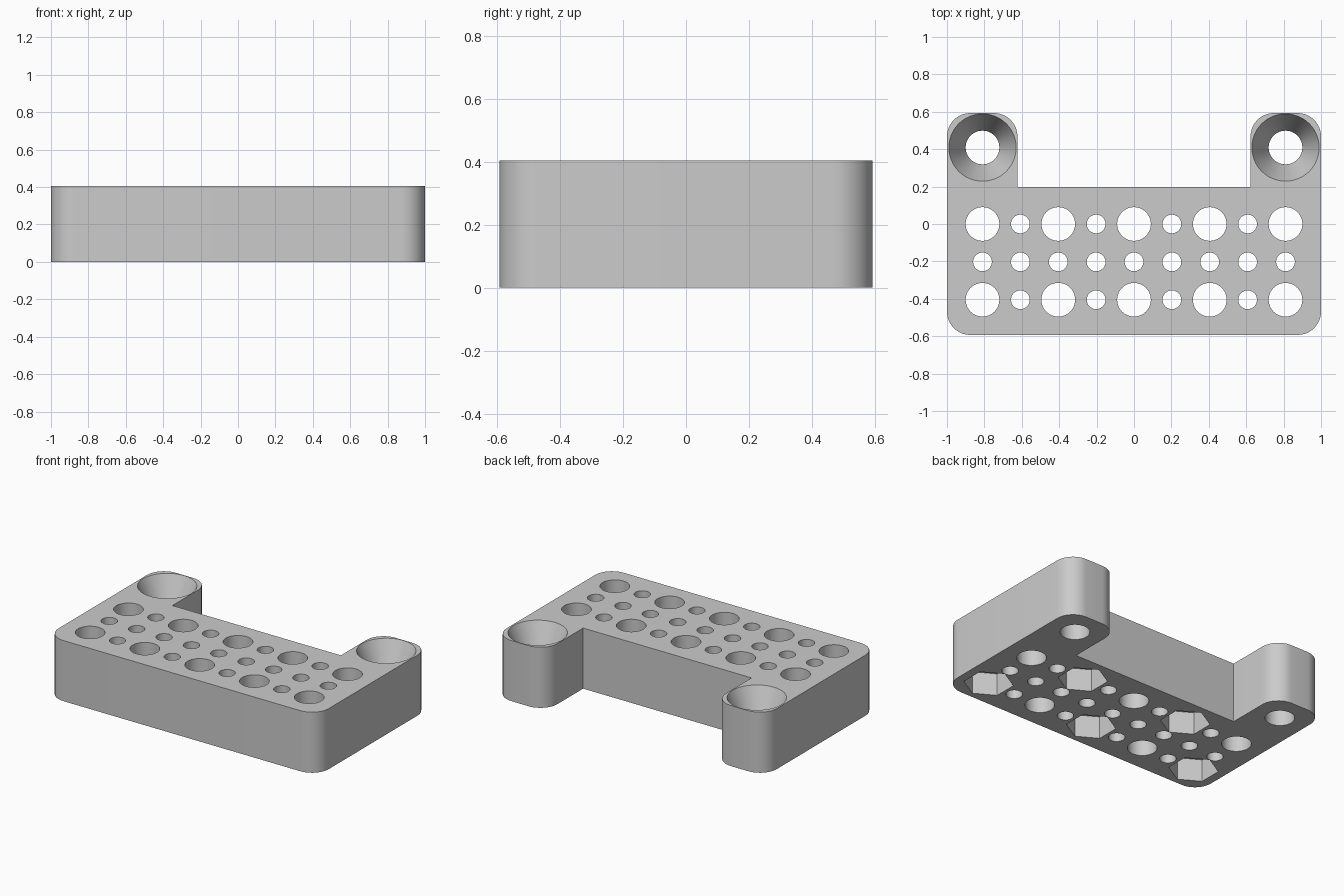
import bpy, bmesh, math
from mathutils import Matrix

if "Cube" in bpy.data.objects:
    bpy.data.objects.remove(bpy.data.objects["Cube"])

HEIGHT = 0.405
BACK, NOTCH_Y, NOTCH_X = 0.593, 0.197, 0.623
CORNER = 0.125
PITCH = 0.405

grey = bpy.data.materials.new("plain grey")
grey.use_nodes = True
colour = (0.6, 0.6, 0.6, 1)
grey.diffuse_color = colour
grey.node_tree.nodes["Principled BSDF"].inputs["Base Color"].default_value = colour


def make_object(name, bm):
    bmesh.ops.recalc_face_normals(bm, faces=bm.faces)
    mesh = bpy.data.meshes.new(name)
    bm.to_mesh(mesh)
    bm.free()
    mesh.materials.append(grey)
    obj = bpy.data.objects.new(name, mesh)
    bpy.context.collection.objects.link(obj)
    return obj


def add_cutter(bm, x, y, z0, z1, r0, r1, sides):
    """Cylinder, prism or cone from z0 (radius r0) to z1 (radius r1)."""
    bmesh.ops.create_cone(bm, cap_ends=True, segments=sides, radius1=r0, radius2=r1,
                          depth=z1 - z0, matrix=Matrix.Translation((x, y, (z0 + z1) / 2)))


def rounded_corner(cx, cy, start, steps=12):
    angles = [math.radians(start + 90 * i / steps) for i in range(steps + 1)]
    return [(cx + CORNER * math.cos(a), cy + CORNER * math.sin(a)) for a in angles]


# Block outline: right half, then mirrored to the other side
half = rounded_corner(1 - CORNER, -BACK + CORNER, 270)
half += rounded_corner(1 - CORNER, BACK - CORNER, 0)
half += rounded_corner(NOTCH_X + CORNER, BACK - CORNER, 90)
half.append((NOTCH_X, NOTCH_Y))
outline = half + [(-x, y) for x, y in reversed(half)]

bm = bmesh.new()
base = bm.faces.new([bm.verts.new((x, y, 0)) for x, y in outline])
top = bmesh.ops.extrude_face_region(bm, geom=[base])["geom"]
bmesh.ops.translate(bm, vec=(0, 0, HEIGHT),
                    verts=[v for v in top if isinstance(v, bmesh.types.BMVert)])
block = make_object("mounting_block", bm)

# Through holes and, in a second cutter, nut pockets and countersinks
holes, recesses = bmesh.new(), bmesh.new()
for column in range(-4, 5):
    x = column * PITCH / 2
    for row in range(3):
        y = -row * PITCH / 2
        wide = column % 2 == 0 and row != 1
        radius = 0.09 if wide else 0.05
        add_cutter(holes, x, y, -0.1, HEIGHT + 0.1, radius, radius, 48)
        # Hexagonal pockets under alternate wide holes
        if wide and (column + row) % 4 == 2:
            add_cutter(recesses, x, y, -0.1, 0.15, 0.152, 0.152, 6)

# Screw holes in the two arms
for side in (-1, 1):
    x, y = side * 2 * PITCH, PITCH + 0.004
    add_cutter(holes, x, y, -0.1, HEIGHT + 0.1, 0.09, 0.09, 48)
    slope = 0.09 / 0.2
    add_cutter(recesses, x, y, HEIGHT - 0.2, HEIGHT + 0.02,
               0.0901, 0.18 + 0.02 * slope, 64)

bpy.context.view_layer.objects.active = block
for name, cutter_mesh in (("recess_cutter", recesses), ("hole_cutter", holes)):
    cutter = make_object(name, cutter_mesh)
    cutter.hide_render = True
    cut = block.modifiers.new(name, "BOOLEAN")
    cut.operation, cut.solver, cut.object = "DIFFERENCE", "EXACT", cutter
    bpy.ops.object.modifier_apply(modifier=name)
    bpy.data.objects.remove(cutter)

# Smooth walls, sharp rims
bpy.ops.object.select_all(action="DESELECT")
block.select_set(True)
bpy.ops.object.shade_smooth_by_angle(angle=math.radians(30))
